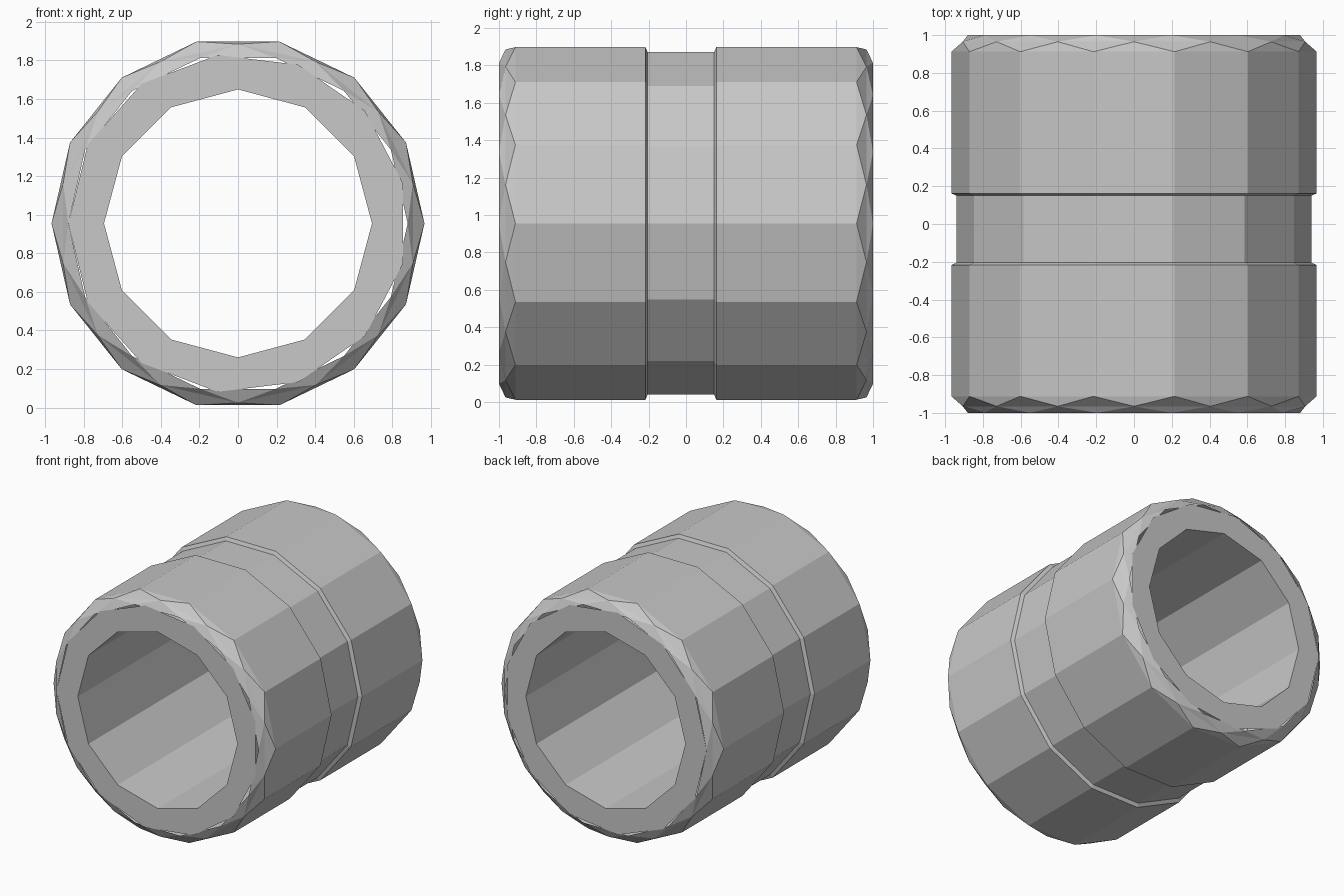
import bpy, bmesh, math
from mathutils import Vector

cube = bpy.data.objects.get("Cube")
if cube:
    bpy.data.objects.remove(cube, do_unlink=True)

CENTRE_Z = 0.955
OUTER_SIDES, BORE_SIDES, RIM_SIDES = 14, 12, 13
OUTER_R, GROOVE_R, RIM_R, BORE_R = 0.967, 0.939, 0.88, 0.695

grey = bpy.data.materials.new("plain grey")
grey.use_nodes = True
colour = (0.58, 0.58, 0.58, 1)
grey.diffuse_color = colour
grey.node_tree.nodes["Principled BSDF"].inputs["Base Color"].default_value = colour


def ring(bm, radius, y, sides, turn=0.0):
    """Vertices of a polygon around the y axis."""
    step = math.tau / sides
    return [bm.verts.new((radius * math.cos(turn + i * step), y,
                          CENTRE_Z + radius * math.sin(turn + i * step)))
            for i in range(sides)]


def finish(bm, name):
    mesh = bpy.data.meshes.new(name)
    bm.to_mesh(mesh)
    bm.free()
    mesh.materials.append(grey)
    obj = bpy.data.objects.new(name, mesh)
    bpy.context.collection.objects.link(obj)
    return obj


def loft(name, profile, sides, outward):
    """Join rings (radius, y, half-step offset) along y; offset rings get a zigzag."""
    bm = bmesh.new()
    half = math.pi / sides
    rings = [(ring(bm, r, y, sides, half * off), off) for r, y, off in profile]
    for (a, a_off), (b, b_off) in zip(rings, rings[1:]):
        for i in range(sides):
            j = (i + 1) % sides
            if a_off == b_off:
                faces = [(a[i], a[j], b[j], b[i])]
            elif b_off:
                faces = [(a[i], a[j], b[i]), (a[j], b[j], b[i])]
            else:
                faces = [(a[i], b[j], b[i]), (a[i], a[j], b[j])]
            for f in faces:
                bm.faces.new(f[::-1] if outward else f)
    return finish(bm, name)


# Outer sleeve: faceted rounded ends and a shallow groove
sleeve = [
    (RIM_R, -1.0, 0), (0.93, -0.965, 1), (OUTER_R, -0.912, 0),
    (OUTER_R, -0.217, 0), (GROOVE_R, -0.205, 0),
    (GROOVE_R, 0.15, 0), (OUTER_R, 0.162, 0),
    (OUTER_R, 0.912, 0), (0.93, 0.965, 1), (RIM_R, 1.0, 0),
]
loft("outer_sleeve", sleeve, OUTER_SIDES, True)

# Bore through the middle
loft("bore", [(BORE_R, -1.0, 0), (BORE_R, 1.0, 0)], BORE_SIDES, False)

# Flat rims at both ends
for name, y in (("front_rim", -1.0), ("back_rim", 1.0)):
    bm = bmesh.new()
    edges = []
    for loop in (ring(bm, RIM_R, y, RIM_SIDES, math.pi),
                 ring(bm, BORE_R, y, BORE_SIDES)):
        edges += [bm.edges.new((loop[i - 1], loop[i])) for i in range(len(loop))]
    bmesh.ops.triangle_fill(bm, use_beauty=True, edges=edges, normal=Vector((0, y, 0)))
    bm.normal_update()
    bmesh.ops.reverse_faces(bm, faces=[f for f in bm.faces if f.normal.y * y < 0])
    finish(bm, name)
